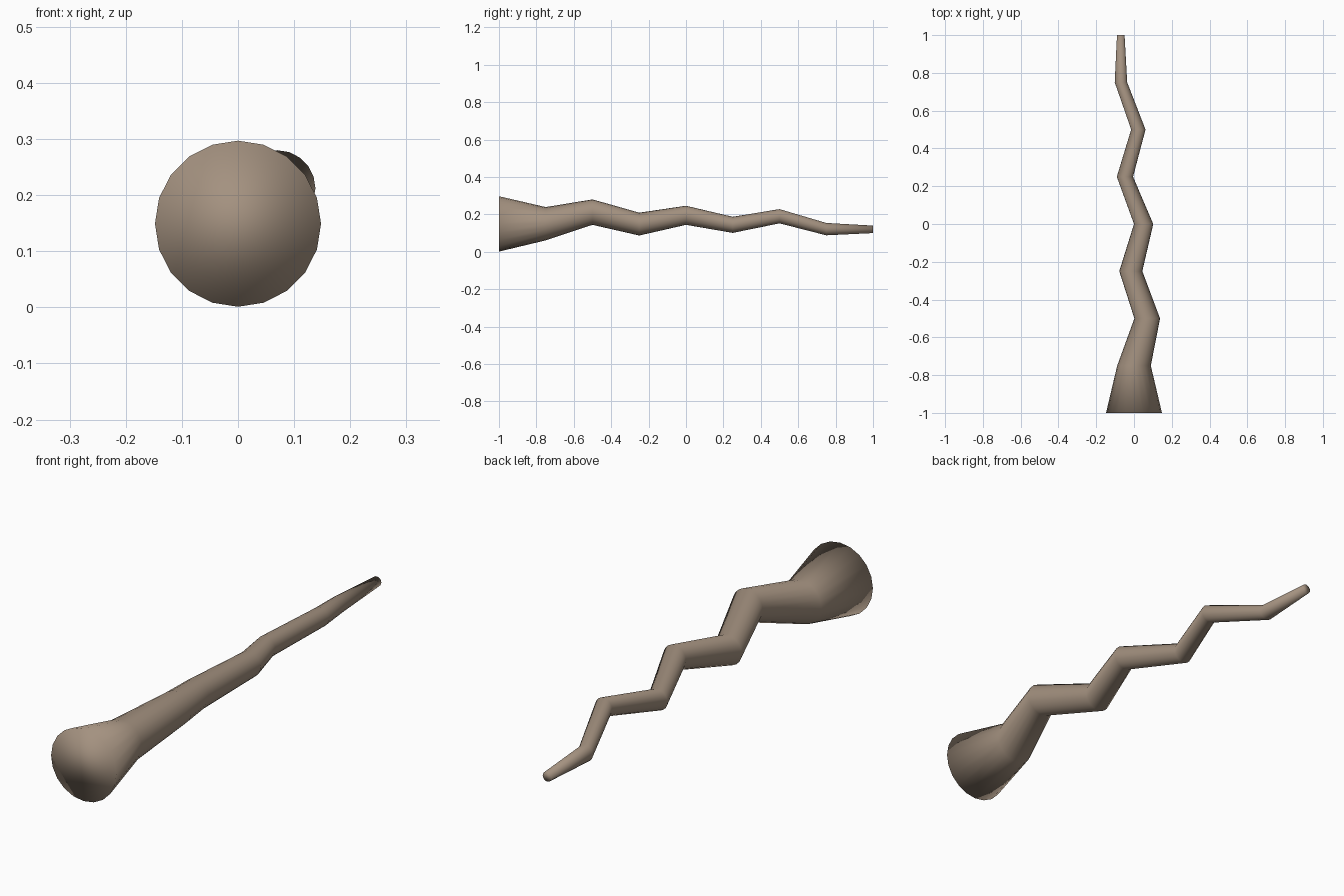
import bpy, bmesh
from math import sin, cos, tau

old = bpy.data.objects.get("Cube")
if old:
    bpy.data.objects.remove(old, do_unlink=True)

# One wood colour
WOOD = (0.37, 0.285, 0.215, 1.0)
mat = bpy.data.materials.new("pale brown wood")
mat.use_nodes = True
mat.diffuse_color = WOOD
bsdf = next(n for n in mat.node_tree.nodes if n.type == "BSDF_PRINCIPLED")
bsdf.inputs["Base Color"].default_value = WOOD
bsdf.inputs["Roughness"].default_value = 0.8

# Evenly spaced joints from the thick end to the tip: x, z, radius
JOINTS = [
    (0.0, 0.149, 0.148),
    (0.0, 0.15, 0.089),
    (0.07, 0.212, 0.068),
    (-0.017, 0.148, 0.061),
    (0.051, 0.195, 0.051),
    (-0.048, 0.144, 0.043),
    (0.023, 0.19, 0.038),
    (-0.069, 0.121, 0.033),
    (-0.07, 0.12, 0.02),
]
SIDES = 20


def add_ring(bm, y, x, z, radius):
    """Upright ring of vertices across the y axis."""
    angles = (tau * i / SIDES for i in range(SIDES))
    return [bm.verts.new((x + radius * cos(a), y, z + radius * sin(a))) for a in angles]


# Crooked tapering shaft, bridged ring to ring and closed at both ends
bm = bmesh.new()
step = 2 / (len(JOINTS) - 1)
rings = [add_ring(bm, -1 + step * i, *joint) for i, joint in enumerate(JOINTS)]
for a, b in zip(rings, rings[1:]):
    for i in range(SIDES):
        j = (i + 1) % SIDES
        bm.faces.new((a[i], a[j], b[j], b[i]))
bm.faces.new(rings[0])
bm.faces.new(rings[-1])
bmesh.ops.recalc_face_normals(bm, faces=bm.faces)
for face in bm.faces:
    face.smooth = True

mesh = bpy.data.meshes.new("crooked_shaft")
bm.to_mesh(mesh)
bm.free()
mesh.materials.append(mat)
shaft = bpy.data.objects.new("crooked_shaft", mesh)
bpy.context.collection.objects.link(shaft)
